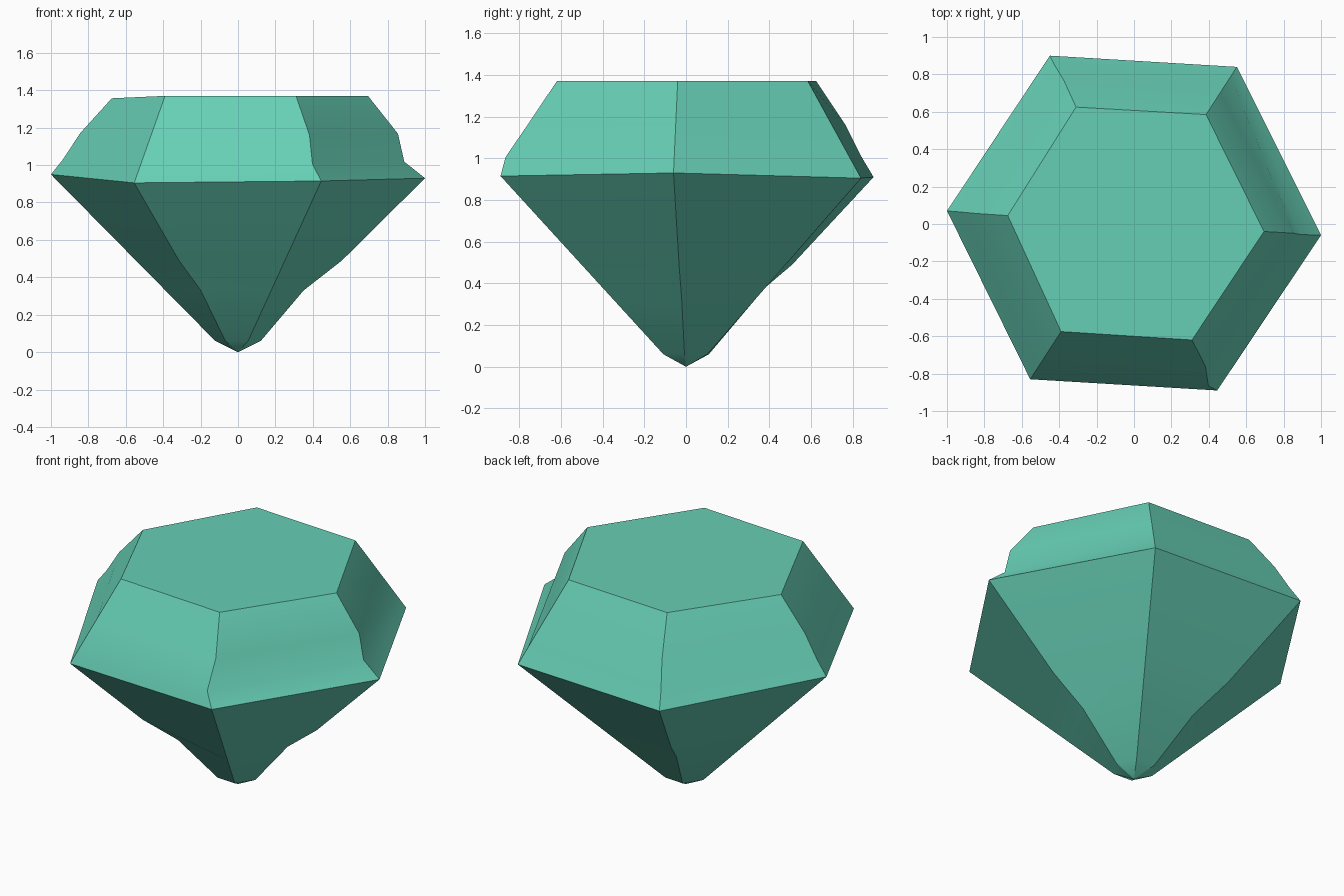
import bpy
import bmesh
from mathutils import Vector

# Remove the default cube only
cube = bpy.data.objects.get("Cube")
if cube:
    bpy.data.objects.remove(cube, do_unlink=True)

# Material
mat = bpy.data.materials.new("sea green")
mat.use_nodes = True
color = (0.133, 0.62, 0.46, 1)
mat.diffuse_color = color
mat.node_tree.nodes["Principled BSDF"].inputs["Base Color"].default_value = color

# Corners, counter-clockwise from the +x one: girdle and flat table
girdle = [Vector(p) for p in (
    (1, -.06, .93), (.55, .84, .905), (-.45, .90, .91),
    (-1, .07, .95), (-.555, -.83, .905), (.445, -.89, .915))]
table = [Vector(p) for p in (
    (.695, -.04, 1.37), (.385, .585, 1.37), (-.31, .625, 1.37),
    (-.675, .045, 1.357), (-.39, -.575, 1.37), (.31, -.62, 1.37))]

# Small chips in the crown ridges: (corner index, ring) -> x, y shift
chips = {(0, "upper"): (.02, 0), (0, "lower"): (-.05, 0),
         (5, "upper"): (.01, -.016), (5, "lower"): (-.02, -.03),
         (2, "upper"): (0, .015), (3, "upper"): (-.02, 0)}


def crown_ring(name, t):
    ring = []
    for i, (low, high) in enumerate(zip(girdle, table)):
        dx, dy = chips.get((i, name), (0, 0))
        ring.append(low.lerp(high, t) + Vector((dx, dy, 0)))
    return ring


def pavilion_ring(z, worn=1.0):
    """Ring on the lower cone; every other ridge is worn inward."""
    ring = []
    for i, g in enumerate(girdle):
        t = (z - .06) / (g.z - .06)
        radius = .122 + (1 - .122) * t
        if i % 2 == 0:
            radius *= worn
        ring.append(Vector((g.x * radius, g.y * radius, z)))
    return ring


# Rings from table down to tip
rings = [table, crown_ring("upper", .54), crown_ring("lower", .2), girdle,
         pavilion_ring(.49), pavilion_ring(.33, .89), pavilion_ring(.06)]

bm = bmesh.new()
loops = [[bm.verts.new(p) for p in ring] for ring in rings]
tip = bm.verts.new((0, 0, 0))
bm.faces.new(loops[0])
for upper, lower in zip(loops, loops[1:]):
    for i in range(6):
        j = (i + 1) % 6
        bm.faces.new((upper[i], lower[i], lower[j], upper[j]))
for i in range(6):
    bm.faces.new((loops[-1][i], tip, loops[-1][(i + 1) % 6]))
bmesh.ops.recalc_face_normals(bm, faces=bm.faces[:])

# Smooth inside each facet, sharp along ridges, girdle and table rim
for face in bm.faces:
    face.smooth = True


def sharpen(a, b):
    bm.edges.get((a, b)).smooth = False


for i in range(6):
    for upper, lower in zip(loops, loops[1:]):
        sharpen(upper[i], lower[i])
    sharpen(loops[-1][i], tip)
    for ring in (loops[0], loops[3]):
        sharpen(ring[i], ring[(i + 1) % 6])

mesh = bpy.data.meshes.new("cut_gem")
bm.to_mesh(mesh)
bm.free()
mesh.materials.append(mat)
gem = bpy.data.objects.new("cut_gem", mesh)
bpy.context.collection.objects.link(gem)
